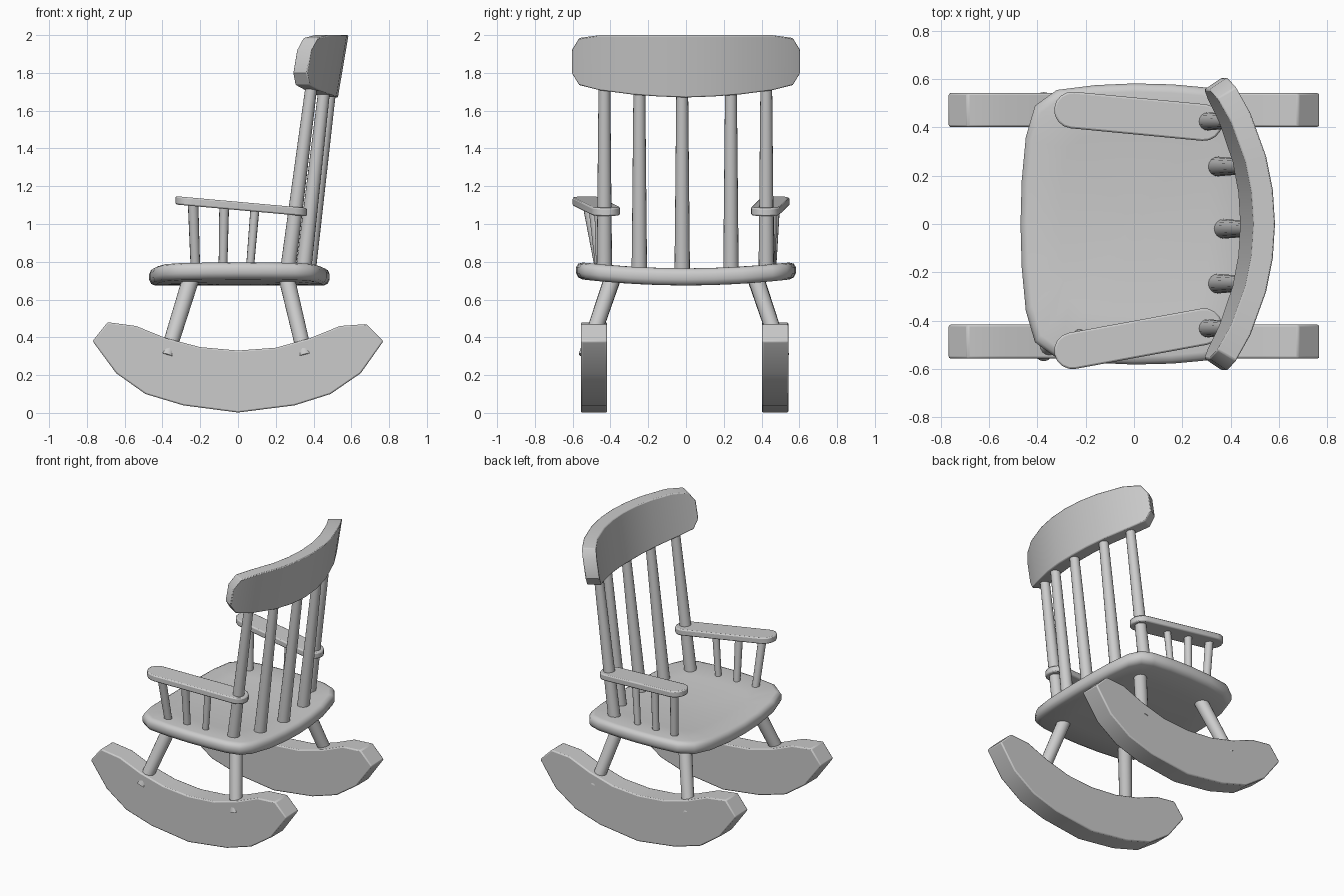
import bpy, bmesh
from math import sin, cos, pi, radians
from mathutils import Vector

if "Cube" in bpy.data.objects:
    bpy.data.objects.remove(bpy.data.objects["Cube"])


def finish(name, bm, bevel=0.0, angle=35):
    bmesh.ops.recalc_face_normals(bm, faces=bm.faces[:])
    me = bpy.data.meshes.new(name)
    bm.to_mesh(me)
    bm.free()
    ob = bpy.data.objects.new(name, me)
    bpy.context.collection.objects.link(ob)
    bpy.ops.object.select_all(action='DESELECT')
    bpy.context.view_layer.objects.active = ob
    ob.select_set(True)
    bpy.ops.object.shade_smooth_by_angle(angle=radians(angle))
    if bevel:
        m = ob.modifiers.new("edge_round", 'BEVEL')
        m.width, m.segments, m.limit_method = bevel, 2, 'ANGLE'
        m.angle_limit = radians(40)
    return ob


def loft(bm, loops, close=False):
    """Skin a list of equal closed loops; cap the ends."""
    rings = [[bm.verts.new(p) for p in lp] for lp in loops]
    n = len(rings[0])
    for a, b in zip(rings, rings[1:]):
        for i in range(n):
            j = (i + 1) % n
            bm.faces.new((a[i], a[j], b[j], b[i]))
    bm.faces.new(rings[0])
    bm.faces.new(rings[-1])


def rod(name, p, q, r0, r1, sides=16):
    p, q = Vector(p), Vector(q)
    rot = (q - p).to_track_quat('Z', 'Y')
    ring = [Vector((cos(2 * pi * i / sides), sin(2 * pi * i / sides), 0)) for i in range(sides)]
    bm = bmesh.new()
    loft(bm, [[p + rot @ (v * r0) for v in ring], [q + rot @ (v * r1) for v in ring]])
    return finish(name, bm)


# Rockers
profile = [(-.77, .38), (-.69, .48), (-.54, .46), (-.38, .395), (-.2, .348), (0, .33),
           (.2, .345), (.38, .395), (.54, .46), (.68, .47), (.77, .38), (.65, .21),
           (.49, .1), (.3, .04), (0, .002), (-.29, .04), (-.49, .1), (-.645, .21)]
for side, y0, y1 in (("right", -.557, -.417), ("left", .402, .542)):
    bm = bmesh.new()
    loft(bm, [[(x, y, z) for x, z in profile] for y in (y0, y1)])
    finish("rocker_" + side, bm, .008, 30)

# Seat: rounded outline, bowed upwards towards the sides
half = [(-.47, 0), (-.465, .18), (-.448, .36), (-.41, .49), (-.32, .555), (-.16, .575), (0, .582),
        (.16, .578), (.3, .565), (.385, .535), (.435, .46), (.468, .3), (.48, .15), (.485, 0)]
outline = half + [(x, -y) for x, y in half[-2:0:-1]]
rings = [(.08, .675), (.35, .675), (.65, .675), (.94, .675), (.98, .684), (1, .705),
         (1, .735), (.98, .756), (.94, .765), (.65, .765), (.35, .765), (.08, .765)]
bm = bmesh.new()
loft(bm, [[(x * s, y * s, z + .035 * (y * s / .58) ** 2) for x, y in outline] for s, z in rings])
finish("seat", bm, 0, 45)

# Curved crest rail, leaning back
cols = [(34, 1.80, 1.92), (31.5, 1.735, 1.985), (25, 1.708, 2.0), (15, 1.685, 2.0), (7.5, 1.675, 2.0)]
stations = [(-a, b, t) for a, b, t in cols] + [(0, 1.67, 2.0)] + cols[::-1]
loops = []
for a, b, t in stations:
    c, s = cos(radians(a)), sin(radians(a))
    loops.append([(-.5 + r * c + .17 * (z - 2), r * s, z)
                  for r, z in ((.995, b), (1.085, b), (1.085, t), (.995, t))])
bm = bmesh.new()
loft(bm, loops)
finish("crest_rail", bm, .006, 35)

# Back spindles
for i, (y, xb, xt) in enumerate([(-.432, .262, .39), (-.247, .345, .46), (-.02, .37, .492),
                                 (.238, .345, .46), (.425, .262, .39)]):
    rod(f"back_spindle_{i + 1}", (xb, y, .74), (xt, y, 1.74), .041, .031)


# Arms: sloping slabs with round ends, and their three supports
def arm_z(x):
    return 1.118 - .09 * (x + .25)


for side, yf, yb, ybase in (("right", -.525, -.425, -.455), ("left", .472, .42, .452)):
    d = Vector((.54, yb - yf))
    base = d.angle_signed(Vector((1, 0)))
    pts = []
    for cx, cy, start in ((.29, yb, -pi / 2), (-.255, yf, pi / 2)):
        for k in range(9):
            a = base + start + pi * k / 8
            pts.append((cx + .076 * cos(a), cy + .076 * sin(a)))
    bm = bmesh.new()
    loft(bm, [[(x, y, arm_z(x) + h) for x, y in pts] for h in (-.022, .022)])
    finish("arm_" + side, bm, .008, 35)
    for i, (xb, xt) in enumerate([(-.225, -.238), (-.08, -.073), (.062, .09)]):
        yt = yf + (yb - yf) * (xt + .25) / .54
        rod(f"arm_support_{side}_{i + 1}", (xb, ybase, .75), (xt, yt, arm_z(xt)),
            .025 - .002 * i, .028 - .002 * i, 12)

# Splayed legs
for side, yt, yb in (("right", -.385, -.53), ("left", .365, .508)):
    rod("front_leg_" + side, (-.377, yb, .3), (-.245, yt, .725), .04, .045)
    rod("back_leg_" + side, (.355, yb, .3), (.255, yt, .725), .04, .043)
